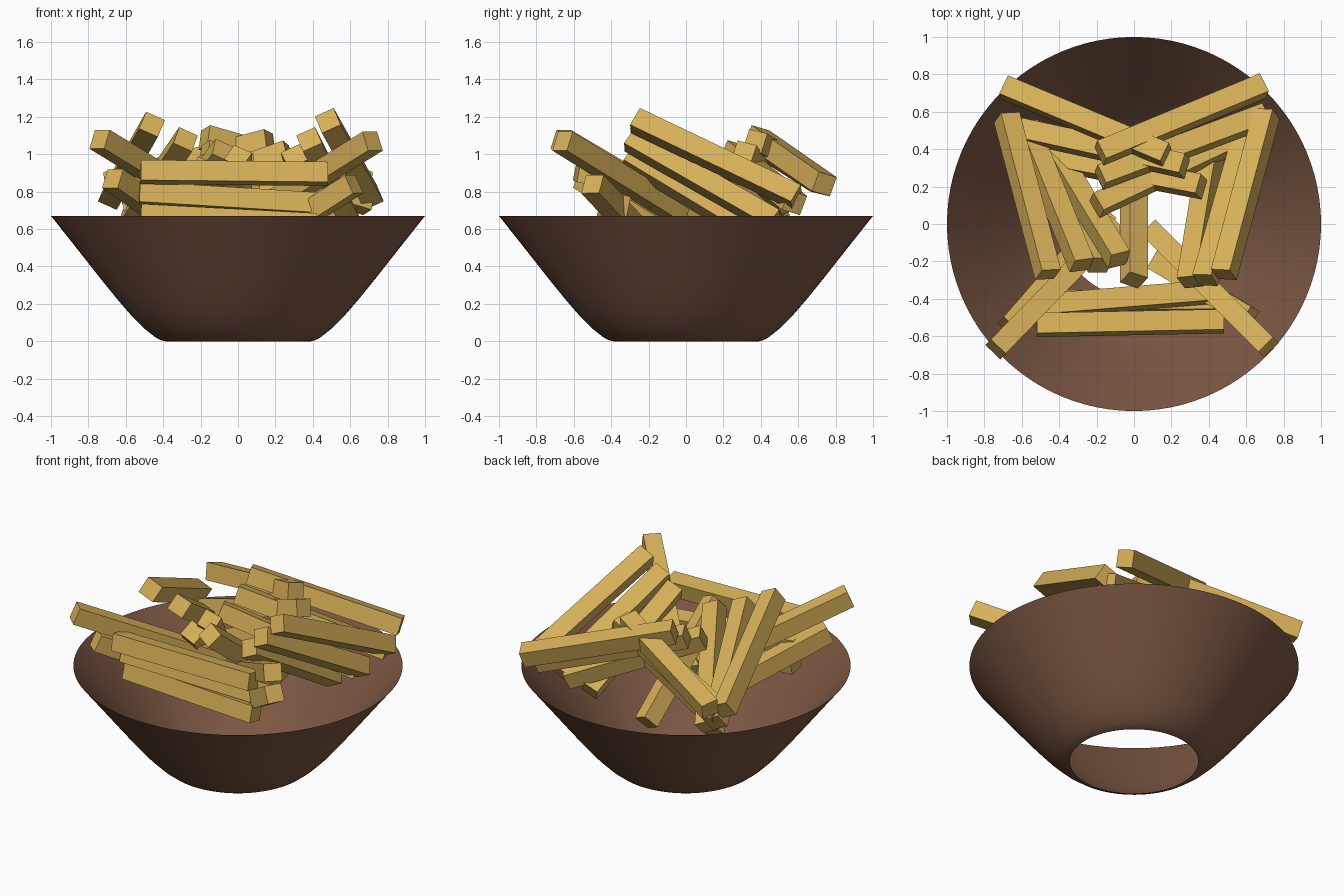
import bpy, bmesh, math
from mathutils import Vector, Matrix


def material(name, rgb):
    m = bpy.data.materials.new(name)
    m.diffuse_color = (*rgb, 1)
    return m


wood = material("brown_bowl", (0.20, 0.095, 0.055))
gold = material("golden_fry", (0.68, 0.44, 0.10))


def add_object(name, bm, mat):
    me = bpy.data.meshes.new(name)
    bm.to_mesh(me)
    bm.free()
    ob = bpy.data.objects.new(name, me)
    bpy.context.collection.objects.link(ob)
    me.materials.append(mat)
    return ob


# Bowl: open lathed shell without a floor
profile = [(0.39, 0), (0.41, 0.005), (0.44, 0.02), (0.50, 0.067), (0.57, 0.137),
           (0.65, 0.23), (0.735, 0.335), (0.82, 0.443), (0.91, 0.557), (1.0, 0.67)]
SEG = 96
bm = bmesh.new()
rings = [[bm.verts.new((r * math.cos(2 * math.pi * i / SEG),
                        r * math.sin(2 * math.pi * i / SEG), z)) for i in range(SEG)]
         for r, z in profile]
for low, high in zip(rings, rings[1:]):
    for i in range(SEG):
        j = (i + 1) % SEG
        f = bm.faces.new((low[i], low[j], high[j], high[i]))
        f.smooth = True
add_object("bowl", bm, wood)


# Fry: square stick between two end points, its top leaning by (lx, ly)
def fry(name, p, q, lean=(0, 0), w=0.11):
    p, q = Vector(p), Vector(q)
    d = (q - p).normalized()
    up = Vector((lean[0], lean[1], 1))
    side = d.cross(up).normalized()
    up = side.cross(d)
    rot = Matrix((d, side, up)).transposed().to_4x4()
    bm = bmesh.new()
    bmesh.ops.create_cube(bm, size=1, matrix=Matrix.Translation((p + q) / 2) @ rot
                          @ Matrix.Diagonal(((q - p).length, w, w, 1)))
    add_object(name, bm, gold)


groups = {
    "front_fry": ((0, 0.2), [
        ((-0.52, -0.54, 0.905), (0.48, -0.52, 0.895)),
        ((-0.53, -0.44, 0.79), (0.45, -0.36, 0.73)),
        ((-0.52, -0.42, 0.67), (0.42, -0.41, 0.62))]),
    "front_right_fry": ((0.05, -0.05), [
        ((0.72, -0.66, 1.07), (0.09, -0.03, 0.68)),
        ((0.62, -0.50, 0.84), (0.12, -0.20, 0.52))]),
    "front_left_fry": ((-0.05, -0.05), [
        ((-0.74, -0.67, 1.08), (-0.10, -0.01, 0.69)),
        ((-0.67, -0.55, 0.87), (-0.15, 0.05, 0.50))]),
    "right_fry": ((-0.45, 0), [
        ((0.71, 0.59, 0.77), (0.48, -0.27, 1.18)),
        ((0.60, 0.47, 0.64), (0.38, -0.30, 1.08)),
        ((0.42, 0.42, 0.55), (0.30, -0.31, 0.99))]),
    "left_fry": ((0.45, 0), [
        ((-0.68, 0.57, 0.77), (-0.46, -0.27, 1.16)),
        ((-0.58, 0.52, 0.64), (-0.28, -0.22, 1.08)),
        ((-0.45, 0.42, 0.54), (-0.08, -0.19, 1.02)),
        ((-0.40, 0.30, 0.45), (-0.18, -0.22, 0.93)),
        ((0.00, 0.42, 0.45), (0.00, -0.30, 0.99))]),
    "back_right_fry": ((0, 0.3), [
        ((0.69, 0.74, 0.84), (-0.18, 0.38, 1.09)),
        ((0.70, 0.58, 0.74), (-0.18, 0.25, 1.01)),
        ((0.56, 0.46, 0.62), (-0.20, 0.10, 0.95)),
        ((0.40, 0.20, 0.80), (-0.20, 0.06, 0.88))][:3]),
    "back_left_fry": ((0, 0.25), [
        ((-0.69, 0.73, 0.84), (0.17, 0.37, 1.07)),
        ((-0.60, 0.50, 0.71), (0.27, 0.31, 1.01)),
        ((-0.48, 0.36, 0.58), (0.36, 0.20, 0.93))]),
}
for name, (lean, sticks) in groups.items():
    for n, (p, q) in enumerate(sticks, 1):
        fry(f"{name}_{n}", p, q, lean)
